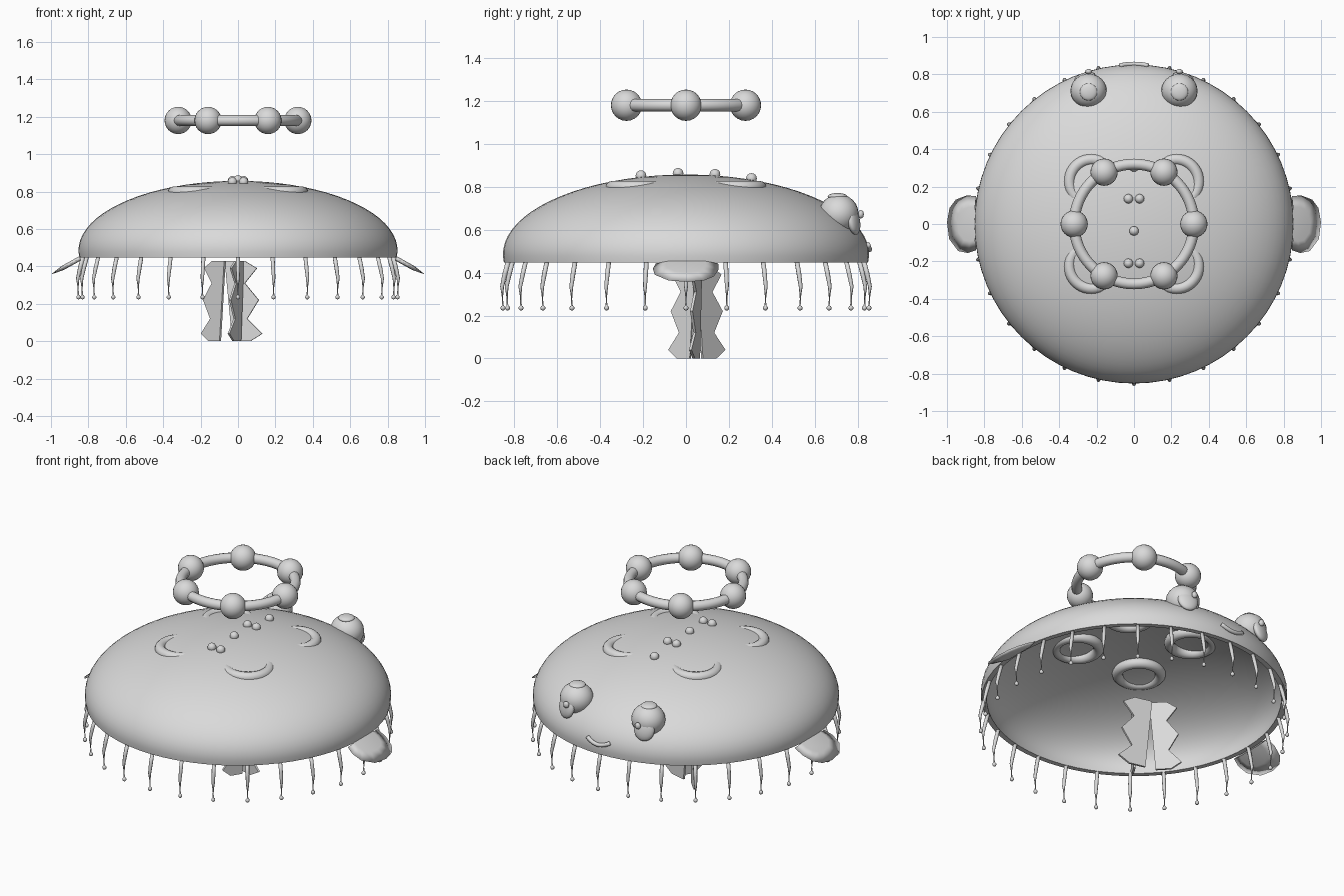
import bpy, bmesh, math
from mathutils import Matrix, Vector

if "Cube" in bpy.data.objects:
    bpy.data.objects.remove(bpy.data.objects["Cube"])

grey = bpy.data.materials.new("soft_grey")
grey.diffuse_color = (0.7, 0.7, 0.7, 1)
grey.use_nodes = True
grey.node_tree.nodes["Principled BSDF"].inputs["Base Color"].default_value = grey.diffuse_color

R, EQ, H = 0.853, 0.485, 0.372          # bell radius, widest height, dome height
WALL = 0.03                             # bell wall thickness


def bell_z(r):
    return EQ + H * math.sqrt(max(0, 1 - (r / R) ** 2))


def finish(name, bm, smooth=True):
    me = bpy.data.meshes.new(name)
    bmesh.ops.recalc_face_normals(bm, faces=bm.faces)
    for f in bm.faces:
        f.smooth = smooth
    bm.to_mesh(me)
    bm.free()
    me.materials.append(grey)
    ob = bpy.data.objects.new(name, me)
    bpy.context.collection.objects.link(ob)
    return ob


def ball(bm, loc, scale, tilt=0, turn=0, seg=24):
    rot = Matrix.Rotation(turn, 3, 'Z') @ Matrix.Rotation(tilt, 3, 'X')
    m = Matrix.LocRotScale(Vector(loc), rot, Vector(scale))
    bmesh.ops.create_uvsphere(bm, u_segments=seg, v_segments=seg // 2, radius=1, matrix=m)


def torus(bm, c, major, minor, n=40, k=12):
    v = [[bm.verts.new((c[0] + (major + minor * math.cos(b)) * math.cos(a),
                        c[1] + (major + minor * math.cos(b)) * math.sin(a),
                        c[2] + minor * math.sin(b)))
          for b in (j * math.tau / k for j in range(k))]
         for a in (i * math.tau / n for i in range(n))]
    for i in range(n):
        for j in range(k):
            bm.faces.new((v[i][j], v[(i + 1) % n][j], v[(i + 1) % n][(j + 1) % k], v[i][(j + 1) % k]))


def tube(bm, pts, radii, k=8):
    # round tube through a list of points, with a radius at each
    rings = []
    for i, p in enumerate(pts):
        d = Vector(pts[min(i + 1, len(pts) - 1)]) - Vector(pts[max(i - 1, 0)])
        q = d.to_track_quat('Z', 'Y')
        rings.append([bm.verts.new(Vector(p) + q @ Vector((radii[i] * math.cos(t), radii[i] * math.sin(t), 0)))
                      for t in (j * math.tau / k for j in range(k))])
    for a, b in zip(rings, rings[1:]):
        for j in range(k):
            bm.faces.new((a[j], a[(j + 1) % k], b[(j + 1) % k], b[j]))
    bm.faces.new(rings[0])
    bm.faces.new(rings[-1])


# Bell: hollow dome, outer and inner elliptical profiles joined at the rim and spun
bm = bmesh.new()
low = -math.asin((EQ - 0.447) / H)
prof = [low + (math.pi / 2 - low) * i / 20 for i in range(21)]
pts = [((R - WALL) * math.cos(t), 0, 0.447 if t == low else EQ + (H - WALL) * math.sin(t)) for t in prof[::-1]]
pts += [(R * math.cos(t), 0, EQ + H * math.sin(t)) for t in prof]
vs = [bm.verts.new(p) for p in pts]
es = [bm.edges.new(p) for p in zip(vs, vs[1:])]
bmesh.ops.spin(bm, geom=vs + es, cent=(0, 0, 0), axis=(0, 0, 1), angle=math.tau, steps=64)
bmesh.ops.remove_doubles(bm, verts=bm.verts, dist=1e-4)
bell = finish("bell", bm)
bpy.context.view_layer.objects.active = bell
bell.select_set(True)
bpy.ops.object.shade_smooth_by_angle(angle=math.radians(40))

# Four rings set into the bell roof
bm = bmesh.new()
for sx in (-1, 1):
    for sy in (-1, 1):
        torus(bm, (sx * 0.225, sy * 0.225, 0.797), 0.12, 0.03)
finish("bell_rings", bm)

# Rim tentacles with small bulb tips
bm = bmesh.new()
for i in range(28):
    a = i * math.tau / 28
    c, s = math.cos(a), math.sin(a)
    path = [(r * c, r * s, z) for r, z in ((0.828, 0.455), (0.845, 0.39), (0.857, 0.335), (0.853, 0.235))]
    tube(bm, path, (0.011, 0.011, 0.009, 0.006))
    ball(bm, path[-1], (0.012,) * 3, seg=10)
finish("rim_tentacles", bm)

# Floating halo with six beads
bm = bmesh.new()
torus(bm, (0, 0, 1.18), 0.32, 0.029, 64)
for i in range(6):
    a = i * math.pi / 3
    ball(bm, (0.32 * math.cos(a), 0.32 * math.sin(a), 1.18), (0.073,) * 3)
finish("halo", bm)

# Row of bumps along the crown
bm = bmesh.new()
for x, y in ((-0.03, -0.21), (0.03, -0.21), (0, -0.037), (-0.03, 0.135), (0.03, 0.135), (0, 0.305)):
    ball(bm, (x, y, bell_z(math.hypot(x, y)) + 0.006), (0.025,) * 3, seg=16)
finish("crown_bumps", bm)

# Eyes: ball, flat cap on top, pupil disc turned outward and a highlight bead
for side, label in ((-1, "left"), (1, "right")):
    x = side * 0.243
    bm = bmesh.new()
    ball(bm, (x, 0.712, 0.675), (0.097, 0.092, 0.09))
    finish(label + "_eye", bm)
    bm = bmesh.new()
    ball(bm, (x, 0.706, 0.755), (0.046, 0.046, 0.016))
    finish(label + "_eye_cap", bm)
    bm = bmesh.new()
    ball(bm, (x + side * 0.02, 0.78, 0.643), (0.06, 0.026, 0.068), 0.2, -side * 0.3)
    ball(bm, (x, 0.815, 0.672), (0.018, 0.014, 0.02), seg=12)
    finish(label + "_pupil", bm)

# Smile on the rear of the bell
bm = bmesh.new()
pts = []
for i in range(13):
    t = -1 + i / 6
    x, z = 0.075 * t, 0.507 + 0.025 * t * t
    r = R * math.sqrt(1 - ((z - EQ) / H) ** 2)
    pts.append((x, math.sqrt(r * r - x * x) + 0.004, z))
tube(bm, pts, [0.012] * 13)
finish("smile", bm)

# Side fins: thin rounded paddles drooping from the rim
outline = ((0, 0.15), (0.06, 0.152), (0.125, 0.13), (0.163, 0.085), (0.178, 0.01),
           (0.165, -0.08), (0.11, -0.145), (0.05, -0.155), (0, -0.14))
for side, label in ((-1, "left"), (1, "right")):
    bm = bmesh.new()
    rim = [bm.verts.new((x, y, 0)) for x, y in outline]
    for dz in (-0.012, 0.012):
        # slightly domed face on each side of the paddle
        mid = [bm.verts.new((x * 0.6, y * 0.6, dz)) for x, y in outline]
        for i in range(len(rim) - 1):
            bm.faces.new((rim[i], rim[i + 1], mid[i + 1], mid[i]))
        bm.faces.new(mid)
    bm.transform(Matrix.Rotation(math.radians(29), 4, 'Y'))
    bm.transform(Matrix.Translation((0.844, 0, 0.443)))
    if side < 0:
        bm.transform(Matrix.Scale(-1, 4, (1, 0, 0)))
    finish(label + "_fin", bm)

# Three frilled arms: upright blades with a zigzag outer edge
zig = ((0, 0.6), (0.04, 1), (0.12, 0.5), (0.22, 0.88), (0.31, 0.42), (0.39, 0.82), (0.43, 0.4))
for n, (inner, outer) in enumerate((((-0.095, 0.075), (-0.195, 0.18)),
                                    ((-0.03, 0.06), (0.13, 0.02)),
                                    ((0.012, 0.02), (-0.05, -0.08)))):
    a, b = Vector((*inner, 0)), Vector((*outer, 0))
    d = b - a
    side = Vector((-d.y, d.x, 0)).normalized() * 0.006
    bm = bmesh.new()
    cols = []
    for z, f in zig:
        up = Vector((0, 0, z))
        p, q = a - d * (0.25 * z / 0.43) + up, a + d * f + up
        cols.append([bm.verts.new(v) for v in (p - side, q - side, q + side, p + side)])
    for lo, hi in zip(cols, cols[1:]):
        for j in range(4):
            bm.faces.new((lo[j], lo[(j + 1) % 4], hi[(j + 1) % 4], hi[j]))
    bm.faces.new(cols[0])
    bm.faces.new(cols[-1])
    finish("frilled_arm_%d" % (n + 1), bm, smooth=False)
